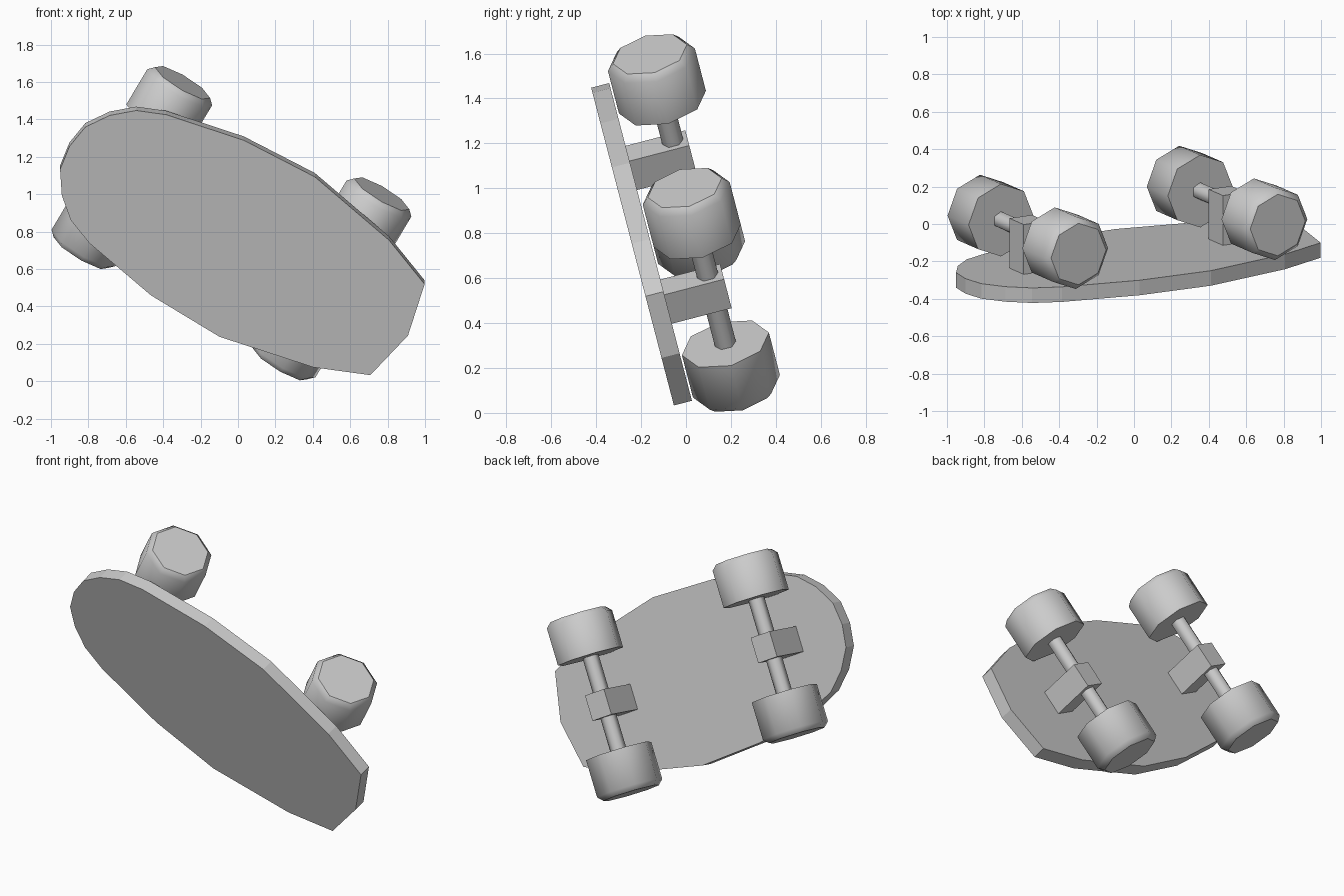
import bpy
import bmesh
from math import cos, sin, pi, radians
from mathutils import Matrix, Vector

cube = bpy.data.objects.get("Cube")
if cube:
    bpy.data.objects.remove(cube, do_unlink=True)

# Single plain grey
grey = bpy.data.materials.new("plain grey")
grey.use_nodes = True
colour = (0.6, 0.6, 0.6, 1)
grey.diffuse_color = colour
grey.node_tree.nodes["Principled BSDF"].inputs["Base Color"].default_value = colour

# Board frame: x to the round nose, y along the axles, z out of the underside
tilt, roll = radians(14.6), radians(30)
up = Vector((0, -sin(tilt), cos(tilt)))
right = Vector((1, 0, 0))
nose = up * sin(roll) - right * cos(roll)
axle_dir = up * cos(roll) + right * sin(roll)
frame = Matrix((nose, axle_dir, nose.cross(axle_dir))).transposed().to_4x4()
frame.translation = (-0.035, -0.166, 0.793)

THICK = 0.083
AXLE_HEIGHT = 0.208


def add_object(name, bm, local=Matrix()):
    bmesh.ops.recalc_face_normals(bm, faces=bm.faces)
    mesh = bpy.data.meshes.new(name)
    bm.to_mesh(mesh)
    bm.free()
    mesh.materials.append(grey)
    obj = bpy.data.objects.new(name, mesh)
    bpy.context.collection.objects.link(obj)
    obj.matrix_world = frame @ local
    return obj


def lathe(name, profile, sides, local):
    """Closed solid around y from (radius, y) rings: smooth sides, flat caps."""
    bm = bmesh.new()
    rings = []
    for r, y in profile:
        angles = [2 * pi * i / sides for i in range(sides)]
        rings.append([bm.verts.new((r * sin(t), y, r * cos(t))) for t in angles])
    for low, high in zip(rings, rings[1:]):
        for i in range(sides):
            j = (i + 1) % sides
            bm.faces.new((low[i], low[j], high[j], high[i])).smooth = True
    bm.faces.new(rings[0])
    bm.faces.new(rings[-1])
    return add_object(name, bm, local)


# Deck: half outline mirrored, then extruded
half = [(-1.09, 0), (-1.025, 0.29), (-0.74, 0.405), (-0.22, 0.51), (0.21, 0.495),
        (0.64, 0.41), (0.79, 0.35), (0.9, 0.255), (0.98, 0.135), (1.0, 0)]
outline = half + [(x, -y) for x, y in reversed(half[1:-1])]
bm = bmesh.new()
face = bm.faces.new([bm.verts.new((x, y, 0)) for x, y in outline])
extruded = bmesh.ops.extrude_face_region(bm, geom=[face])["geom"]
bmesh.ops.translate(bm, vec=(0, 0, -THICK),
                    verts=[v for v in extruded if isinstance(v, bmesh.types.BMVert)])
add_object("deck", bm)

# Trucks: block, axle and two wheels each
wheel_profile = [(0.2, -0.125), (0.2, 0.1), (0.17, 0.13)]
for end, x in (("nose", 0.615), ("tail", -0.615)):
    bm = bmesh.new()
    bmesh.ops.create_cube(bm, size=1)
    bmesh.ops.scale(bm, vec=(0.14, 0.154, 0.275), verts=bm.verts)
    add_object(end + "_truck_block", bm, Matrix.Translation((x, 0, 0.1375)))

    centre = Matrix.Translation((x, 0, AXLE_HEIGHT))
    lathe(end + "_axle", [(0.048, -0.31), (0.048, 0.31)], 6, centre)
    for side, s in (("upper", 1), ("lower", -1)):
        turn = Matrix.Rotation(0 if s > 0 else pi, 4, "Z")
        lathe(f"{end}_{side}_wheel", wheel_profile, 8,
              centre @ Matrix.Translation((0, 0.412 * s, 0)) @ turn)
